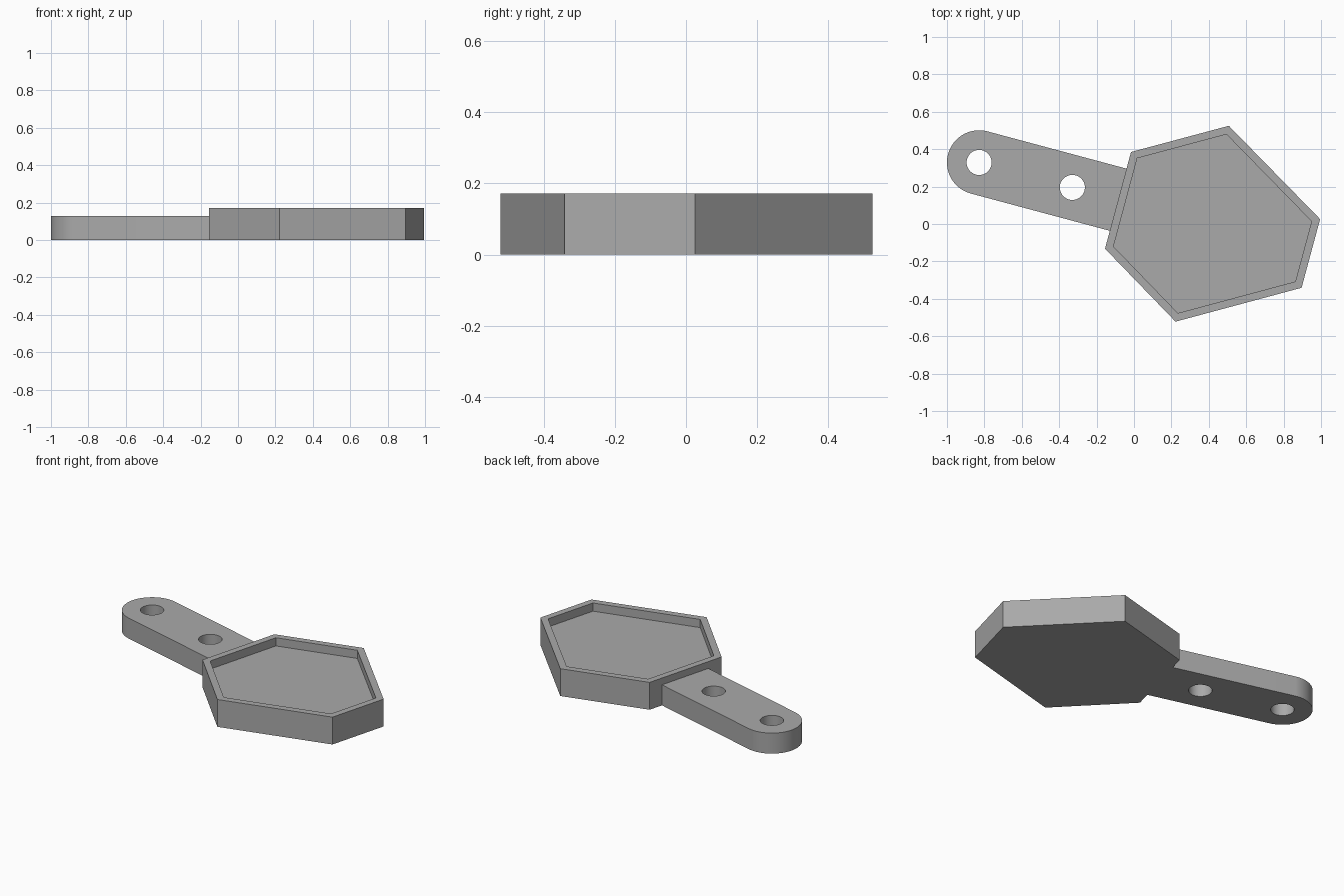
import bpy
import bmesh
from math import radians, pi, cos, sin
from mathutils import Matrix, Vector

if "Cube" in bpy.data.objects:
    bpy.data.objects.remove(bpy.data.objects["Cube"])

UNIT = 0.043                # rim width; other sizes are multiples of it
TRAY_HEIGHT = 4 * UNIT
HANDLE_HEIGHT = 3 * UNIT
HANDLE_LENGTH = 18 * UNIT   # from end-hole centre to tray wall
HANDLE_RADIUS = 4 * UNIT
HOLE_RADIUS = 0.067

grey = bpy.data.materials.new("plain grey")
grey.use_nodes = True
colour = (0.40, 0.40, 0.40, 1)
grey.diffuse_color = colour
grey.node_tree.nodes["Principled BSDF"].inputs["Base Color"].default_value = colour


def prism(bm, outline, height):
    """Extrude a counter-clockwise outline upward and return its top face."""
    base = bm.faces.new([bm.verts.new((x, y, 0)) for x, y in outline])
    top = bmesh.ops.extrude_face_region(bm, geom=[base], use_keep_orig=True)["geom"]
    bmesh.ops.translate(bm, vec=(0, 0, height),
                        verts=[v for v in top if isinstance(v, bmesh.types.BMVert)])
    bmesh.ops.recalc_face_normals(bm, faces=bm.faces[:])
    return max(bm.faces, key=lambda f: f.calc_center_median().z)


def finish(bm, name):
    mesh = bpy.data.meshes.new(name)
    bm.to_mesh(mesh)
    bm.free()
    mesh.materials.append(grey)
    obj = bpy.data.objects.new(name, mesh)
    bpy.context.collection.objects.link(obj)
    return obj


# Six-sided tray with a raised rim around a shallow recess
bm = bmesh.new()
corners = [(-0.155, -0.132), (0.222, -0.522), (0.896, -0.341),
           (0.995, 0.026), (0.507, 0.525), (-0.016, 0.385)]
top = prism(bm, corners, TRAY_HEIGHT)
bmesh.ops.inset_individual(bm, faces=[top], thickness=UNIT * 0.95, use_even_offset=True)
floor = bmesh.ops.extrude_discrete_faces(bm, faces=[top])["faces"]
bmesh.ops.translate(bm, vec=(0, 0, -1.2 * UNIT), verts=floor[0].verts[:])
finish(bm, "tray")

# Flat handle with a rounded end, built along its own x axis
bm = bmesh.new()
steps = 48
arc = [pi / 2 + pi * i / steps for i in range(steps + 1)]
outline = [(HANDLE_RADIUS * cos(a), HANDLE_RADIUS * sin(a)) for a in arc]
outline += [(HANDLE_LENGTH, -HANDLE_RADIUS), (HANDLE_LENGTH, HANDLE_RADIUS)]
prism(bm, outline, HANDLE_HEIGHT)
handle = finish(bm, "handle")

# Two through holes
bm = bmesh.new()
for x in (0, 12 * UNIT):
    bmesh.ops.create_cone(bm, cap_ends=True, segments=64, radius1=HOLE_RADIUS,
                          radius2=HOLE_RADIUS, depth=1,
                          matrix=Matrix.Translation((x, 0, 0)))
cutter = finish(bm, "hole_cutter")
cutter.hide_render = True

# Place the handle against the tray wall
for obj in (handle, cutter):
    obj.location = Vector((-0.828, 0.329, 0))
    obj.rotation_euler.z = radians(-15)
bpy.context.view_layer.update()

cut = handle.modifiers.new("holes", "BOOLEAN")
cut.operation = "DIFFERENCE"
cut.solver = "EXACT"
cut.object = cutter
bpy.ops.object.select_all(action="DESELECT")
handle.select_set(True)
bpy.context.view_layer.objects.active = handle
bpy.ops.object.modifier_apply(modifier=cut.name)
bpy.data.objects.remove(cutter)
bpy.ops.object.shade_smooth_by_angle(angle=radians(30))
